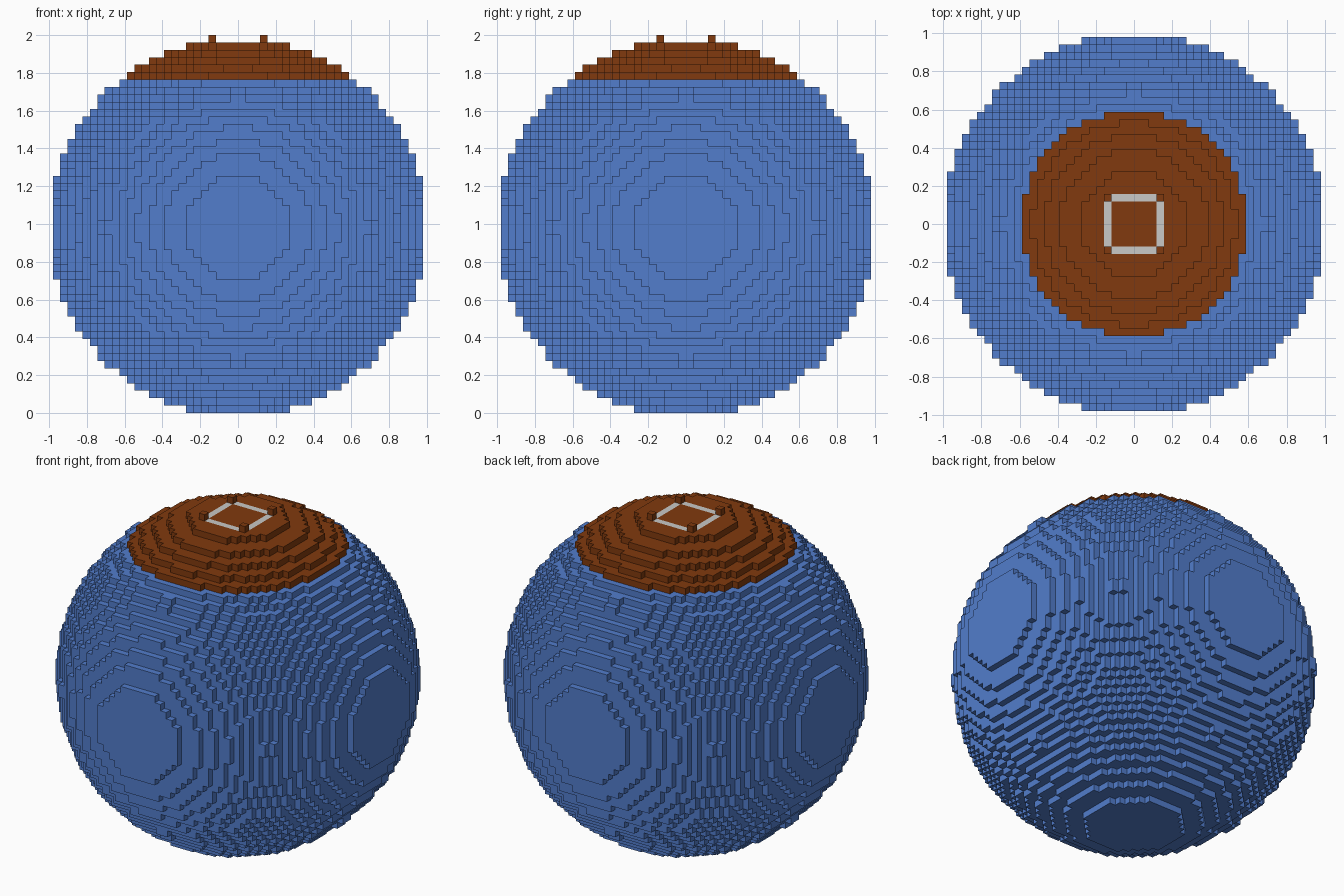
import bpy, bmesh
from mathutils import Vector

if "Cube" in bpy.data.objects:
    bpy.data.objects.remove(bpy.data.objects["Cube"])

V = 2.0 / 51          # voxel size: 50 layers of ball plus one layer of posts
R2 = 25.5 ** 2        # squared ball radius in voxels


def material(name, rgb):
    m = bpy.data.materials.new(name)
    m.diffuse_color = (*rgb, 1)
    m.use_nodes = True
    m.node_tree.nodes["Principled BSDF"].inputs["Base Color"].default_value = m.diffuse_color
    return m


blue = material("blue", (0.084, 0.205, 0.604))
brown = material("brown", (0.220, 0.042, 0.0044))
pale = material("pale grey", (0.585, 0.585, 0.570))

# Voxels of the ball, sorted into parts by height and position
N = range(-25, 25)
parts = {"ball_body": set(), "top_cap": set(), "square_outline": set(), "corner_posts": set()}
for i in N:
    for j in N:
        for k in N:
            x, y, z = i + .5, j + .5, k + .5
            if x * x + y * y + z * z > R2:
                continue
            on_ring = k == 24 and sorted((abs(x), abs(y)))[1] == 3.5 and abs(x) != abs(y)
            name = "square_outline" if on_ring else "top_cap" if k >= 20 else "ball_body"
            parts[name].add((i, j, k))

# Four posts standing at the corners of the square outline
parts["corner_posts"] = {(i, j, 25) for i in (-4, 3) for j in (-4, 3)}
filled = set().union(*parts.values())


def build(name, cells, mat):
    """Make an object from the exposed voxel faces."""
    bm = bmesh.new()
    cache = {}

    def vert(p):
        if p not in cache:
            cache[p] = bm.verts.new((p[0] * V, p[1] * V, (p[2] + 25) * V))
        return cache[p]

    for c in cells:
        for axis in range(3):
            for side in (0, 1):
                n = list(c)
                n[axis] += 2 * side - 1
                if tuple(n) in filled:
                    continue
                u, w = (axis + 1) % 3, (axis + 2) % 3
                loop = []
                for du, dw in ((0, 0), (1, 0), (1, 1), (0, 1)):
                    p = list(c)
                    p[axis] += side
                    p[u] += du
                    p[w] += dw
                    loop.append(vert(tuple(p)))
                bm.faces.new(loop if side else loop[::-1])
    me = bpy.data.meshes.new(name)
    bm.to_mesh(me)
    bm.free()
    me.materials.append(mat)
    ob = bpy.data.objects.new(name, me)
    bpy.context.collection.objects.link(ob)


for name, mat in (("ball_body", blue), ("top_cap", brown),
                  ("square_outline", pale), ("corner_posts", brown)):
    build(name, parts[name], mat)
